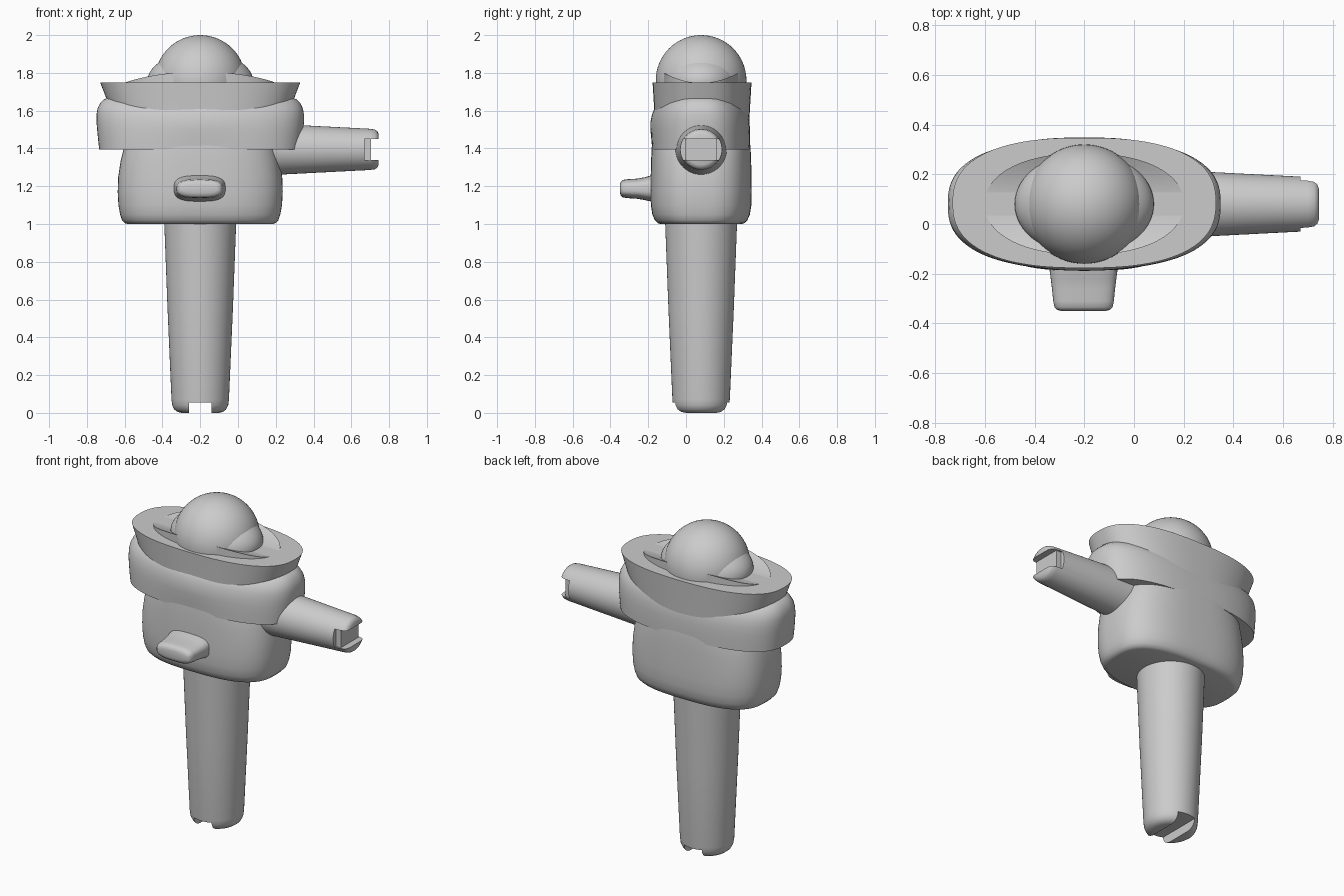
import bpy, bmesh, math
from mathutils import Matrix, Vector

cube = bpy.data.objects.get("Cube")
if cube:
    bpy.data.objects.remove(cube, do_unlink=True)

CX, CY = -0.2, 0.08

grey = bpy.data.materials.new("light grey")
grey.use_nodes = True
grey.diffuse_color = (0.6, 0.6, 0.6, 1)
grey.node_tree.nodes["Principled BSDF"].inputs["Base Color"].default_value = (0.6, 0.6, 0.6, 1)


def make(name, bm, matrix, angle=40):
    bmesh.ops.recalc_face_normals(bm, faces=bm.faces)
    mesh = bpy.data.meshes.new(name)
    bm.to_mesh(mesh)
    bm.free()
    mesh.transform(matrix)
    mesh.materials.append(grey)
    obj = bpy.data.objects.new(name, mesh)
    bpy.context.collection.objects.link(obj)
    smooth(obj, angle)
    return obj


def smooth(obj, angle=40):
    bpy.ops.object.select_all(action='DESELECT')
    obj.select_set(True)
    bpy.context.view_layer.objects.active = obj
    bpy.ops.object.shade_smooth_by_angle(angle=math.radians(angle))


def loft(name, rows, power, matrix, warp=None, sides=96, angle=40):
    """Stack rounded sections; each row is height, half width, half depth."""
    bm = bmesh.new()
    rings = []
    for h, a, b in rows:
        ring = []
        for i in range(sides):
            t = 2 * math.pi * i / sides
            c, s = math.cos(t), math.sin(t)
            x = a * math.copysign(abs(c) ** (2 / power), c)
            y = b * math.copysign(abs(s) ** (2 / power), s)
            p = Vector((x, y, h))
            ring.append(bm.verts.new(warp(p) if warp else p))
        rings.append(ring)
    for low, high in zip(rings, rings[1:]):
        for i in range(sides):
            j = (i + 1) % sides
            bm.faces.new((low[i], low[j], high[j], high[i]))
    bm.faces.new(rings[0])
    bm.faces.new(rings[-1])
    return make(name, bm, matrix, angle)


def ball(name, size, z):
    bm = bmesh.new()
    bmesh.ops.create_uvsphere(bm, u_segments=64, v_segments=32, radius=1)
    return make(name, bm, Matrix.Translation((CX, CY, z)) @ Matrix.Diagonal((*size, 1)))


def box(name, center, size):
    bm = bmesh.new()
    bmesh.ops.create_cube(bm, size=1)
    return make(name, bm, Matrix.Translation(center) @ Matrix.Diagonal((*size, 1)))


def cut(obj, center, size):
    cutter = box("slot_cutter", center, size)
    cutter.hide_render = True
    mod = obj.modifiers.new("slot", 'BOOLEAN')
    mod.operation, mod.solver, mod.object = 'DIFFERENCE', 'EXACT', cutter
    bpy.context.view_layer.objects.active = obj
    bpy.ops.object.modifier_apply(modifier=mod.name)
    bpy.data.objects.remove(cutter, do_unlink=True)
    smooth(obj)


def round_rows(rows):
    return [(h, r, r) for h, r in rows]


upright = Matrix.Translation((CX, CY, 0))

# Tapered leg with a slot across its foot
leg = loft("leg", round_rows([(0, 0.1), (0.005, 0.12), (0.018, 0.137), (0.04, 0.148),
                              (0.07, 0.152), (0.55, 0.173), (1.05, 0.192)]), 2, upright, sides=64)
cut(leg, (CX, CY, 0), (0.12, 0.6, 0.11))

# Tapered side arm with a slot and an inner block at its tip
arm_frame = Matrix.Translation((0, CY, 1.395)) @ Matrix.Rotation(math.pi / 2, 4, 'Y')
arm = loft("left_arm", round_rows([(0, 0.145), (0.33, 0.128), (0.7, 0.109), (0.725, 0.105),
                                   (0.738, 0.096), (0.745, 0.08)]), 2, arm_frame, sides=64)
cut(arm, (0.77, CY, 1.395), (0.2, 0.6, 0.11))
box("arm_tip_block", (0.675, CY, 1.395), (0.06, 0.17, 0.112))

# Rounded lower body
loft("body", [(1, 0.385, 0.215), (1.005, 0.4, 0.23), (1.02, 0.414, 0.245), (1.05, 0.424, 0.258),
              (1.1, 0.433, 0.266), (1.17, 0.437, 0.268), (1.25, 0.434, 0.267), (1.33, 0.422, 0.265),
              (1.4, 0.405, 0.262), (1.46, 0.38, 0.256), (1.52, 0.34, 0.245)], 2.8, upright)


# Bulging lower collar, fuller at the middle of the front
def front_bulge(p):
    if p.y < 0:
        fade = max(0, min(1, (p.z - 1.42) / 0.1))
        p.y -= 0.012 * fade * math.exp(-(p.x / 0.2) ** 2)
    return p


loft("lower_collar", [(1.395, 0.535, 0.259), (1.45, 0.541, 0.26), (1.5, 0.546, 0.259),
                      (1.54, 0.549, 0.256), (1.58, 0.549, 0.248), (1.61, 0.544, 0.236),
                      (1.64, 0.53, 0.215), (1.66, 0.51, 0.19), (1.68, 0.46, 0.15)],
     2.6, upright, front_bulge)

# Flat-topped flaring upper collar
loft("upper_collar", [(1.45, 0.41, 0.246), (1.6, 0.472, 0.253), (1.75, 0.53, 0.262)],
     2.5, Matrix.Translation((CX, CY + 0.005, 0)))


# Saddle-shaped neckline, raised at front and back
def saddle(p):
    if p.z > 1.72:
        p.z = 1.747 + 0.058 * (p.y / 0.205) ** 2
    return p


loft("neckline", [(1.7, 0.4, 0.205)] + [(1.75, 0.4 * k / 8, 0.205 * k / 8) for k in range(8, 0, -1)],
     2.2, upright, saddle)

# Head with a wider band of bulges at its sides
ball("head", (0.24, 0.24, 0.24), 1.76)
ball("head_side_bulges", (0.28, 0.21, 0.16), 1.755)


# Rounded front peg, its top sloping down toward the tip
def slope(p):
    p.y += 0.1 * max(0, 0.2 - p.z)
    return p


peg_frame = Matrix.Translation((-0.203, 0, 1.187)) @ Matrix.Rotation(math.pi / 2, 4, 'X')
loft("front_peg", [(0.1, 0.137, 0.07), (0.19, 0.136, 0.068), (0.22, 0.132, 0.06), (0.26, 0.127, 0.053),
                   (0.31, 0.122, 0.05), (0.335, 0.117, 0.046), (0.345, 0.107, 0.037),
                   (0.35, 0.09, 0.022)], 3, peg_frame, slope, sides=64)
